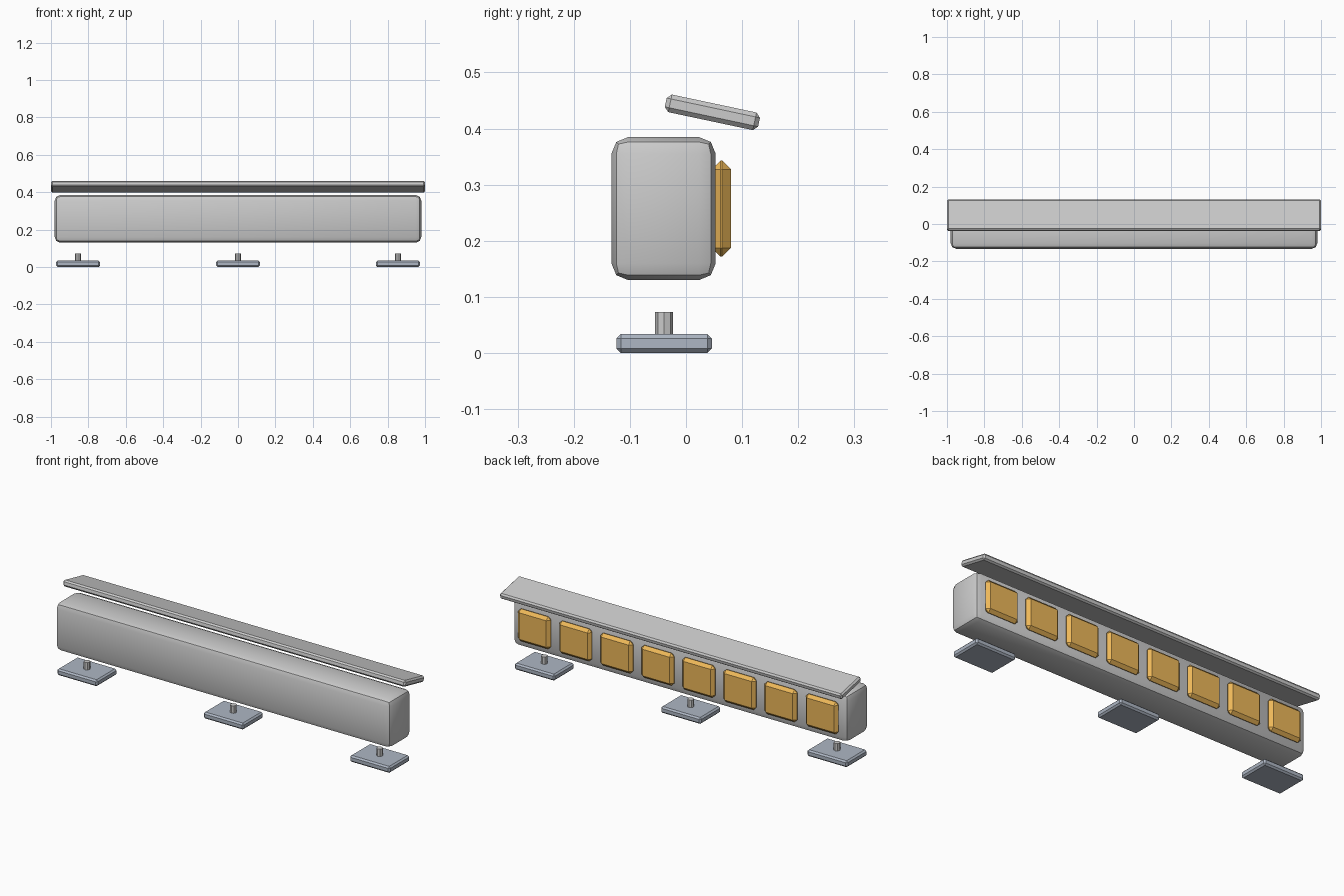
import bpy, bmesh, math
from mathutils import Matrix, Vector

if "Cube" in bpy.data.objects:
    bpy.data.objects.remove(bpy.data.objects["Cube"])


def material(name, rgb):
    m = bpy.data.materials.new(name)
    m.diffuse_color = (*rgb, 1)
    m.use_nodes = True
    m.node_tree.nodes["Principled BSDF"].inputs["Base Color"].default_value = m.diffuse_color
    return m


def finish(bm, name, loc, mat=None, tilt=0):
    bmesh.ops.recalc_face_normals(bm, faces=bm.faces)
    me = bpy.data.meshes.new(name)
    bm.to_mesh(me)
    bm.free()
    ob = bpy.data.objects.new(name, me)
    ob.location = loc
    ob.rotation_euler.x = tilt
    bpy.context.collection.objects.link(ob)
    if mat:
        me.materials.append(mat)
    return ob


def bevel_box(name, size, loc, bevel, segments=1, mat=None, tilt=0):
    bm = bmesh.new()
    bmesh.ops.create_cube(bm, size=1)
    bmesh.ops.scale(bm, vec=Vector(size), verts=bm.verts)
    bmesh.ops.bevel(bm, geom=bm.edges[:], offset=bevel, segments=segments,
                    profile=0.5, affect='EDGES')
    return finish(bm, name, loc, mat, tilt)


def post(name, radius, z0, z1, x, y):
    bm = bmesh.new()
    bmesh.ops.create_cone(bm, cap_ends=True, segments=8, radius1=radius,
                          radius2=radius, depth=z1 - z0)
    return finish(bm, name, (x, y, (z0 + z1) / 2))


amber = material("amber", (0.85, 0.48, 0.10))
steel = material("steel", (0.42, 0.47, 0.55))

# long rounded housing
body = bevel_box("housing", (1.96, 0.186, 0.255), (0, -0.04, 0.2575), 0.03, 2)
bpy.context.view_layer.objects.active = body
body.select_set(True)
bpy.ops.object.shade_smooth_by_angle(angle=math.radians(30))
body.select_set(False)

# tilted cover strip along the top
bevel_box("visor", (2.0, 0.17, 0.032), (0, 0.047, 0.429), 0.008,
          tilt=math.radians(-12))

# row of lamp panels on the back
for i in range(8):
    bevel_box(f"lamp_panel_{i + 1}", (0.19, 0.034, 0.171),
              ((i - 3.5) * 0.24, 0.063, 0.2575), 0.0155, mat=amber)

# three feet, each a plate with a short stud
for side, x in (("left", -0.855), ("middle", 0), ("right", 0.855)):
    bevel_box(f"foot_plate_{side}", (0.235, 0.17, 0.034), (x, -0.039, 0.017),
              0.008, mat=steel)
    post(f"foot_stud_{side}", 0.016, 0.02, 0.073, x, -0.039)
